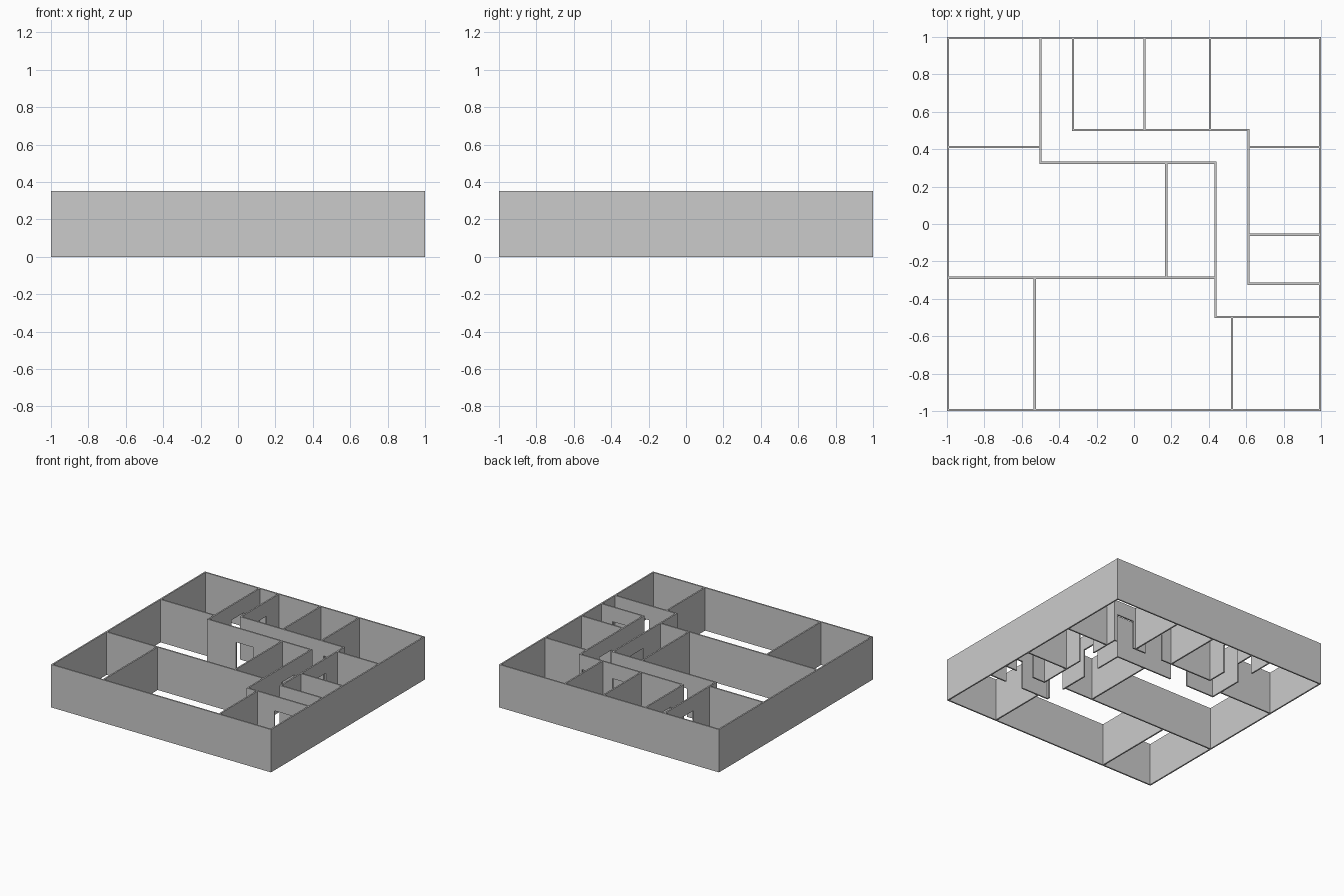
import bpy, bmesh

if "Cube" in bpy.data.objects:
    bpy.data.objects.remove(bpy.data.objects["Cube"])

H = 0.352        # wall height
T = 0.012        # wall thickness
DOOR_W, DOOR_H = 0.16, 0.232


def wall(name, axis, pos, a, b, doors=()):
    """Wall along 'x' or 'y' at pos, from a to b, with door notches at given centres."""
    a, b = a - T / 2, b + T / 2
    # elevation outline: along the floor with a notch per door, back along the top
    outline = [(a, 0)]
    for c in sorted(doors):
        l, r = c - DOOR_W / 2, c + DOOR_W / 2
        outline += [(l, 0), (l, DOOR_H), (r, DOOR_H), (r, 0)]
    outline += [(b, 0), (b, H), (a, H)]

    def place(u, z, off):
        return (u, pos + off, z) if axis == 'x' else (pos + off, u, z)

    bm = bmesh.new()
    face = bm.faces.new([bm.verts.new(place(u, z, -T / 2)) for u, z in outline])
    ext = bmesh.ops.extrude_face_region(bm, geom=[face])
    verts = [v for v in ext['geom'] if isinstance(v, bmesh.types.BMVert)]
    bmesh.ops.translate(bm, verts=verts, vec=(0, T, 0) if axis == 'x' else (T, 0, 0))
    bmesh.ops.recalc_face_normals(bm, faces=bm.faces)
    me = bpy.data.meshes.new(name)
    bm.to_mesh(me)
    bm.free()
    bpy.context.collection.objects.link(bpy.data.objects.new(name, me))


E = 1 - T / 2    # centre line of the outer walls

# outer shell
wall("outer_wall_front", 'x', -E, -E, E)
wall("outer_wall_back", 'x', E, -E, E)
wall("outer_wall_left", 'y', -E, -E, E)
wall("outer_wall_right", 'y', E, -E, E)

# corridor walls, with a doorway to each room
wall("corridor_wall_back_left", 'y', -0.50, 0.328, E, [0.704])
wall("corridor_wall_back_right", 'y', -0.326, 0.503, E, [0.75])
wall("corridor_wall_upper", 'x', 0.503, -0.326, 0.612, [0.231, 0.51])
wall("corridor_wall_lower", 'x', 0.328, -0.50, 0.436, [-0.163])
wall("corridor_wall_inner", 'y', 0.436, -0.497, 0.328, [0.02, -0.393])
wall("corridor_wall_outer", 'y', 0.612, -0.32, 0.503, [0.177])
wall("corridor_wall_exit_back", 'x', -0.32, 0.612, E, [0.806])
wall("corridor_wall_exit_front", 'x', -0.497, 0.436, E, [0.762])

# solid partitions between rooms
wall("partition_left_back", 'x', 0.412, -E, -0.50)
wall("partition_back_middle", 'y', 0.056, 0.503, E)
wall("partition_back_right", 'y', 0.406, 0.503, E)
wall("partition_right_back", 'x', 0.412, 0.612, E)
wall("partition_right_middle", 'x', -0.058, 0.612, E)
wall("partition_centre", 'y', 0.172, -0.288, 0.328)
wall("partition_main", 'x', -0.288, -E, 0.436)
wall("partition_front_left", 'y', -0.53, -E, -0.288)
wall("partition_front_right", 'y', 0.524, -E, -0.497)
